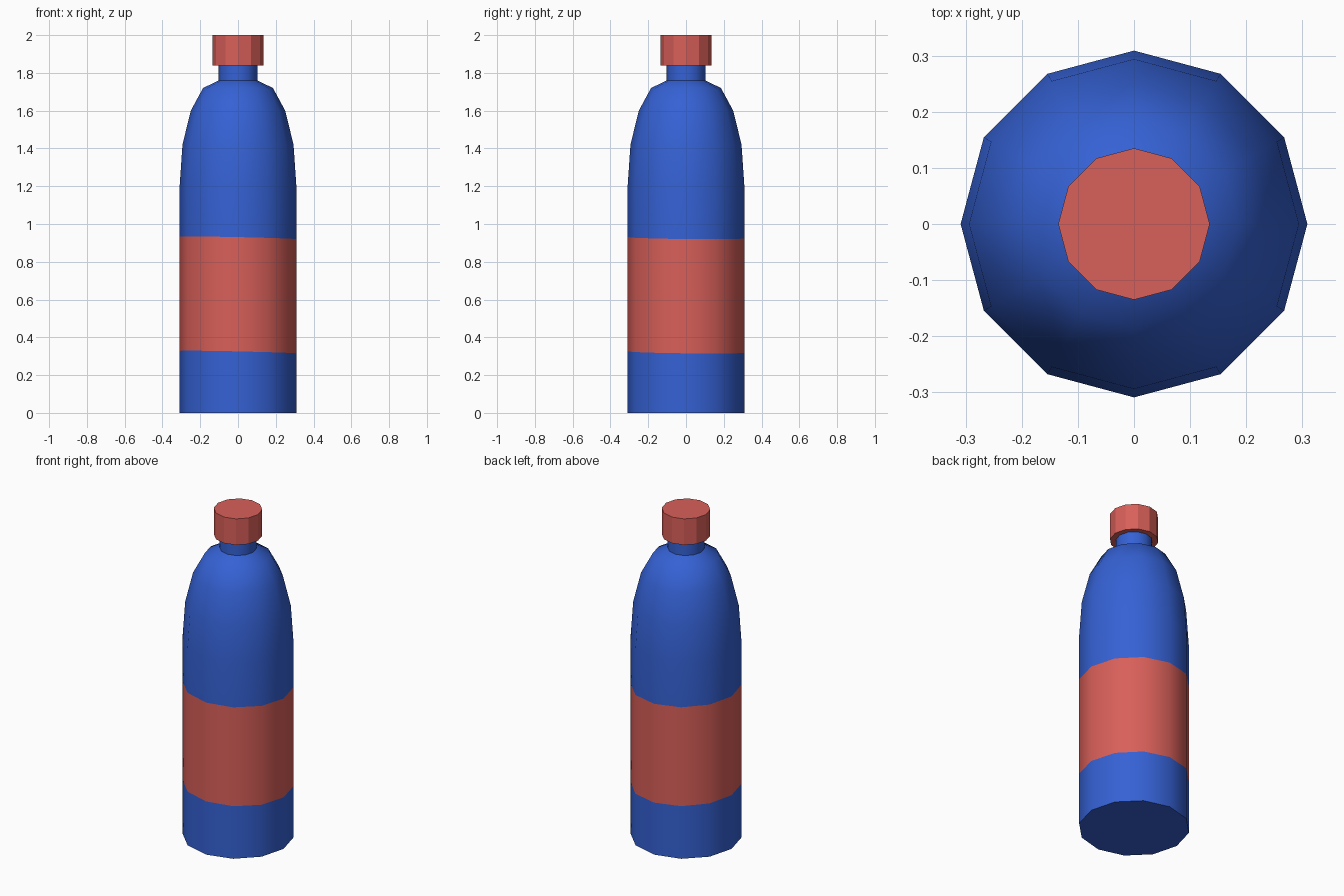
import bpy, bmesh, math

if "Cube" in bpy.data.objects:
    bpy.data.objects.remove(bpy.data.objects["Cube"], do_unlink=True)

SIDES = 12


def material(name, rgb):
    mat = bpy.data.materials.new(name)
    mat.use_nodes = True
    mat.diffuse_color = (*rgb, 1)
    mat.node_tree.nodes["Principled BSDF"].inputs["Base Color"].default_value = (*rgb, 1)
    return mat


blue = material("bottle blue", (0.035, 0.12, 0.66))
red = material("label red", (0.69, 0.115, 0.1))


def lathe(name, profile, mats, tilted=(), band=None):
    """Spin (radius, z) points around z; tilted rings lean slightly, band is the second colour."""
    bm = bmesh.new()
    rings = []
    for i, (r, z) in enumerate(profile):
        ring = []
        for k in range(SIDES):
            a = math.tau * k / SIDES
            x, y = r * math.cos(a), r * math.sin(a)
            lean = 0.022 * x + 0.012 * y if i in tilted else 0
            ring.append(bm.verts.new((x, y, z - lean)))
        rings.append(ring)
    for i, (low, high) in enumerate(zip(rings, rings[1:])):
        for k in range(SIDES):
            n = (k + 1) % SIDES
            face = bm.faces.new((low[k], low[n], high[n], high[k]))
            face.material_index = int(i == band)
    bm.faces.new(rings[0][::-1])
    bm.faces.new(rings[-1])
    mesh = bpy.data.meshes.new(name)
    bm.to_mesh(mesh)
    bm.free()
    for m in mats:
        mesh.materials.append(m)
    obj = bpy.data.objects.new(name, mesh)
    bpy.context.collection.objects.link(obj)
    return obj


# Bottle with rounded shoulders, neck and a painted label band
body = lathe("bottle_body",
             [(0.309, 0), (0.309, 0.322), (0.309, 0.927), (0.309, 1.2),
              (0.294, 1.42), (0.25, 1.6), (0.185, 1.72), (0.102, 1.76), (0.102, 1.85)],
             [blue, red], tilted=(1, 2), band=1)
bpy.ops.object.select_all(action="DESELECT")
body.select_set(True)
bpy.context.view_layer.objects.active = body
bpy.ops.object.shade_smooth_by_angle(angle=math.radians(45))

# Faceted screw cap
lathe("screw_cap", [(0.135, 1.84), (0.135, 2.0)], [red])
